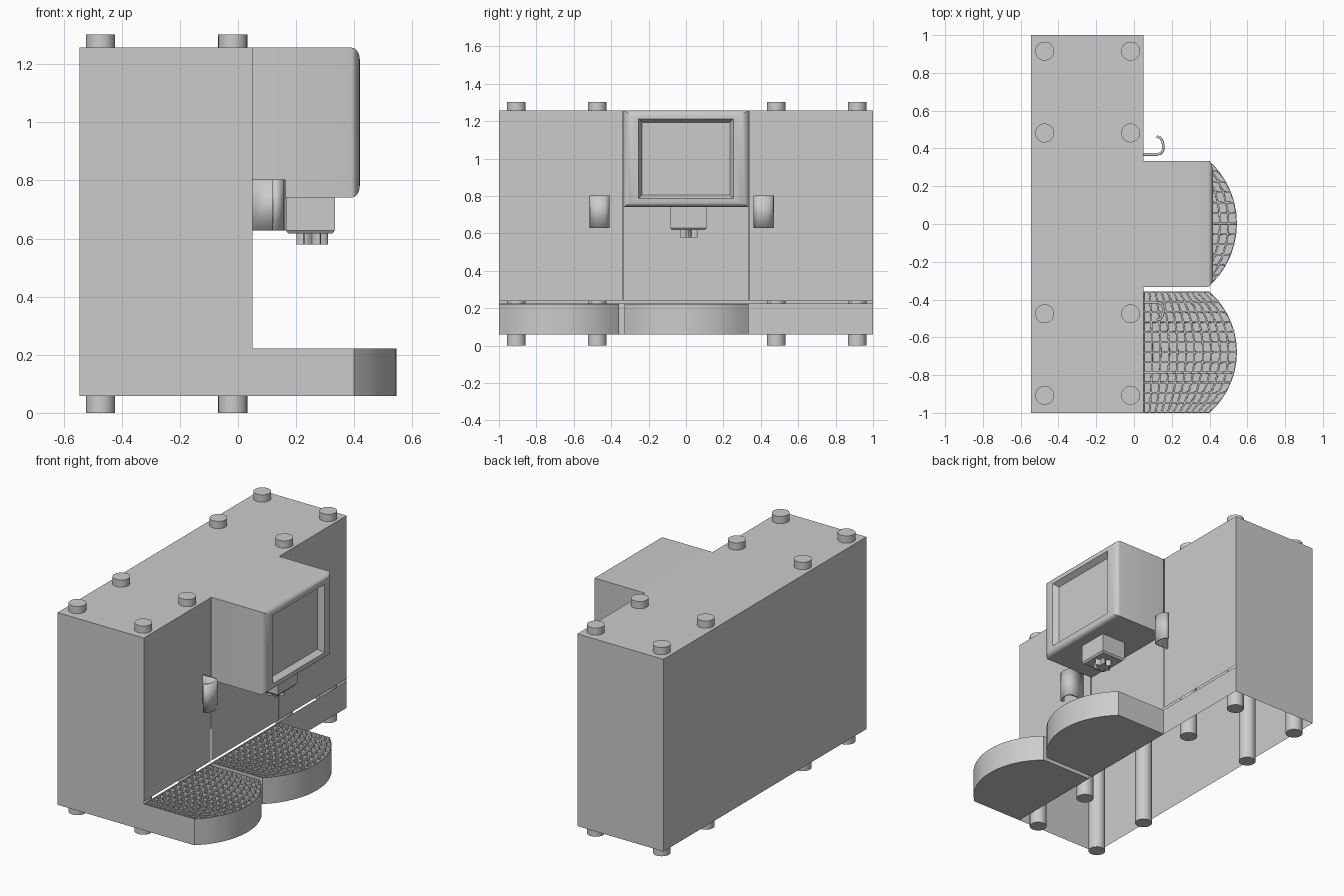
import bpy, bmesh, math

if "Cube" in bpy.data.objects:
    bpy.data.objects.remove(bpy.data.objects["Cube"])

Z0, Z1 = 0.058, 1.257      # casing bottom / top
XB, XF = -0.545, 0.05      # casing back / front


def finish(name, bm, angle=30, fix=True):
    if fix:
        bmesh.ops.recalc_face_normals(bm, faces=bm.faces[:])
    me = bpy.data.meshes.new(name)
    bm.to_mesh(me)
    bm.free()
    me.shade_smooth()
    me.set_sharp_from_angle(angle=math.radians(angle))
    ob = bpy.data.objects.new(name, me)
    bpy.context.collection.objects.link(ob)
    return ob


def quad(bm, pts):
    bm.faces.new([bm.verts.new(p) for p in pts])


def loft(bm, loops, cap_start=True, cap_end=True):
    rings = [[bm.verts.new(p) for p in lp] for lp in loops]
    n = len(rings[0])
    for a, b in zip(rings, rings[1:]):
        for i in range(n):
            bm.faces.new((a[i], a[(i + 1) % n], b[(i + 1) % n], b[i]))
    if cap_start:
        bm.faces.new(rings[0][::-1])
    if cap_end:
        bm.faces.new(rings[-1])


# Casing: thin shell, open underneath
bm = bmesh.new()
quad(bm, [(XB, -1, Z1), (XF, -1, Z1), (XF, 1, Z1), (XB, 1, Z1)])
quad(bm, [(XB, 1, Z0), (XB, -1, Z0), (XB, -1, Z1), (XB, 1, Z1)])
quad(bm, [(XB, -1, Z0), (XF, -1, Z0), (XF, -1, Z1), (XB, -1, Z1)])
quad(bm, [(XF, 1, Z0), (XB, 1, Z0), (XB, 1, Z1), (XF, 1, Z1)])
bmesh.ops.remove_doubles(bm, verts=bm.verts[:], dist=1e-5)
finish("casing", bm, fix=False)

# Front panels separated by narrow slits
bm = bmesh.new()
for y0, y1, z0, z1 in [(-1, 1, Z0, 0.224), (-1, -0.34, 0.238, Z1),
                       (-0.334, 0.334, 0.238, 0.741), (0.34, 1, 0.238, Z1)]:
    quad(bm, [(XF, y0, z0), (XF, y1, z0), (XF, y1, z1), (XF, y0, z1)])
finish("front_panels", bm, fix=False)

# Full-height posts that show as feet and top studs
for i, x in enumerate((-0.473, -0.018)):
    for j, y in enumerate((-0.907, -0.475, 0.482, 0.915)):
        bm = bmesh.new()
        ring = [(x + 0.05 * math.cos(k * math.tau / 32), y + 0.05 * math.sin(k * math.tau / 32))
                for k in range(32)]
        loft(bm, [[(a, b, z) for a, b in ring] for z in (0, 1.302)])
        finish(f"post_{i}_{j}", bm)


# Head with rounded frame and recessed screen
def head_loop(x, iy, iz):
    y, a, b = 0.334 - iy, 0.741 + iz, Z1 - iz
    return [(x, -y, a), (x, y, a), (x, y, b), (x, -y, b)]


loops = [head_loop(XF, 0, 0)]
for k in range(7):
    t = k / 6 * math.pi / 2
    loops.append(head_loop(0.39 + 0.029 * math.sin(t), 0.07 * (1 - math.cos(t)), 0.04 * (1 - math.cos(t))))
loops += [head_loop(0.419, 0.08, 0.045), head_loop(0.385, 0.1, 0.065)]
bm = bmesh.new()
loft(bm, loops, cap_start=False)
finish("head", bm)

# Outlet block with chamfered lower edge
bm = bmesh.new()
rects = []
for z, d in ((0.742, 0), (0.628, 0), (0.617, 0.008)):
    a, b, c, e = 0.165 + d, 0.333 - d, -0.083 + d, 0.109 - d
    rects.append([(a, c, z), (b, c, z), (b, e, z), (a, e, z)])
loft(bm, rects)
finish("outlet_block", bm)

# Fluted nozzle
bm = bmesh.new()
lobes = []
for k in range(48):
    a = k * math.tau / 48
    r = 0.042 + 0.012 * math.cos(6 * a)
    lobes.append((0.255 + r * math.cos(a), 0.014 + r * math.sin(a)))
loft(bm, [[(x, y, z) for x, y in lobes] for z in (0.62, 0.579)])
finish("nozzle", bm, 40)


# Drip trays: bowed front, top surface cut into grille pockets
def tray(name, y0, y1, rows=12, cols=11):
    mid, half, sag = (y0 + y1) / 2, (y1 - y0) / 2, 0.145
    rad = (half * half + sag * sag) / (2 * sag)
    bm = bmesh.new()
    grid = []
    for j in range(rows + 1):
        y = y0 + (y1 - y0) * j / rows
        edge = 0.545 - rad + math.sqrt(rad * rad - (y - mid) ** 2)
        grid.append([bm.verts.new((XF + (edge - XF) * i / cols, y, 0.222)) for i in range(cols + 1)])
    cells = [bm.faces.new((grid[j][i], grid[j][i + 1], grid[j + 1][i + 1], grid[j + 1][i]))
             for j in range(rows) for i in range(cols)]
    rim = grid[0][:] + [g[-1] for g in grid[1:]] + grid[-1][-2::-1] + [g[0] for g in grid[-2:0:-1]]
    low = [bm.verts.new((v.co.x, v.co.y, Z0)) for v in rim]
    n = len(rim)
    for i in range(n):
        k = (i + 1) % n
        bm.faces.new((low[i], low[k], rim[k], rim[i]))
    bm.faces.new(low[::-1])
    bm.normal_update()
    bmesh.ops.inset_individual(bm, faces=cells, thickness=0.006, depth=0)
    bmesh.ops.inset_individual(bm, faces=cells, thickness=0.0005, depth=-0.02)
    return finish(name, bm)


tray("side_drip_tray", -1, -0.358)
tray("main_drip_tray", -0.328, 0.334)

# Hooked handles on both sides of the head
hook = [(0.05, 0.368), (0.12, 0.368), (0.142, 0.373), (0.153, 0.387), (0.156, 0.412),
        (0.151, 0.438), (0.139, 0.458), (0.12, 0.463)]
for name, s, off in (("handle_right", 1, 0), ("handle_left", -1, -0.047)):
    bm = bmesh.new()
    low = [bm.verts.new((x, s * y + off, 0.628)) for x, y in hook]
    top = [bm.verts.new((x, s * y + off, 0.803)) for x, y in hook]
    for i in range(len(hook) - 1):
        bm.faces.new((low[i], low[i + 1], top[i + 1], top[i]))
    ob = finish(name, bm, 40)
    m = ob.modifiers.new("thickness", "SOLIDIFY")
    m.thickness, m.offset = 0.014, 0
